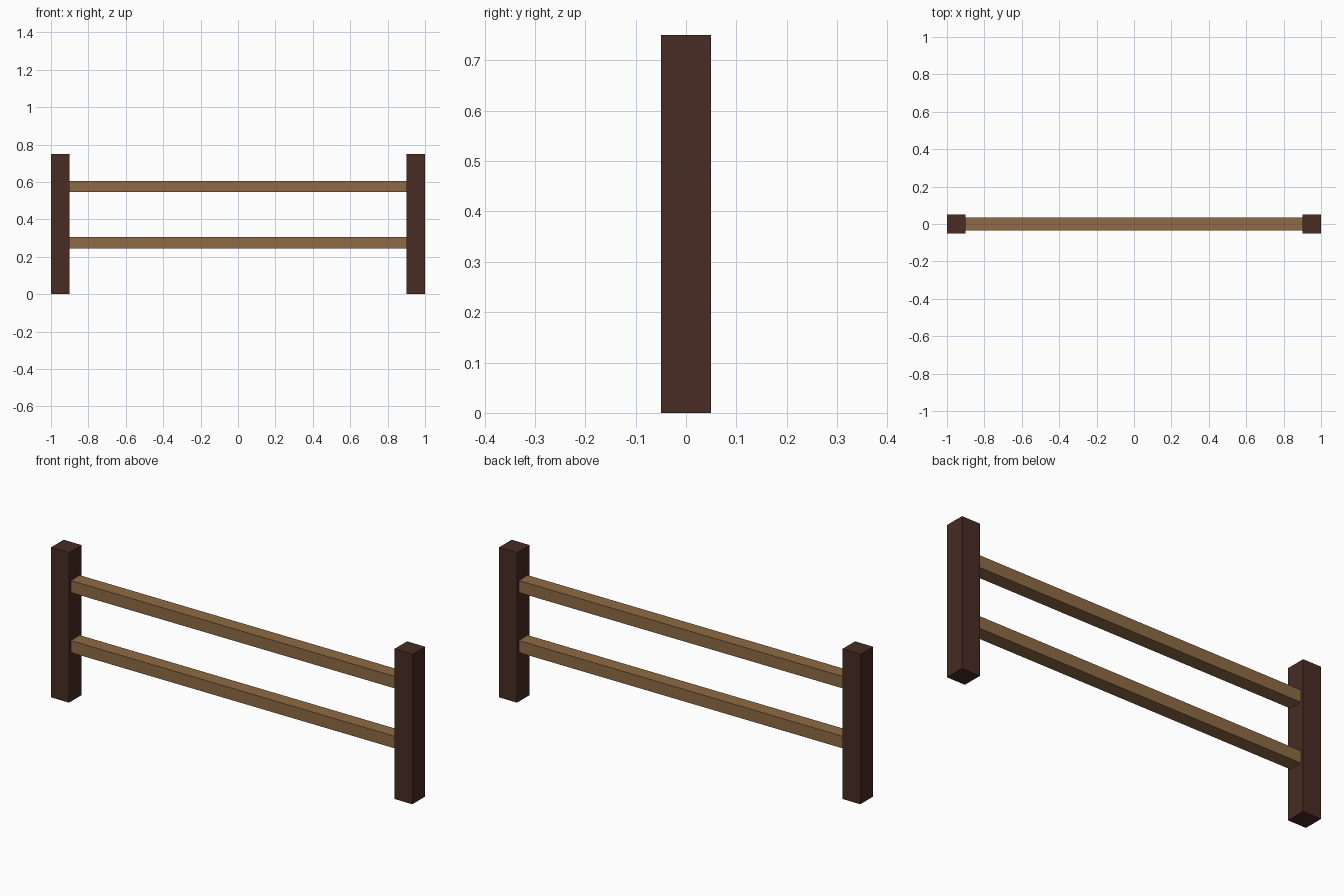
import bpy

cube = bpy.data.objects.get("Cube")
if cube:
    bpy.data.objects.remove(cube, do_unlink=True)


def make_material(name, rgb):
    mat = bpy.data.materials.new(name)
    mat.use_nodes = True
    mat.diffuse_color = (*rgb, 1)
    mat.node_tree.nodes["Principled BSDF"].inputs["Base Color"].default_value = (*rgb, 1)
    return mat


def box(name, size, centre, mat):
    bpy.ops.mesh.primitive_cube_add(size=1, location=centre)
    obj = bpy.context.object
    obj.name = name
    obj.scale = size
    bpy.ops.object.transform_apply(location=False, rotation=False, scale=True)
    obj.data.materials.append(mat)
    return obj


dark_wood = make_material("dark brown wood", (0.065, 0.025, 0.017))
light_wood = make_material("light brown wood", (0.27, 0.147, 0.058))

HEIGHT = 0.75
POST = 0.1

# Upright posts at both ends
for side, x in (("left", 0.95), ("right", -0.95)):
    box(side + "_post", (POST, POST, HEIGHT), (x, 0, HEIGHT / 2), dark_wood)

# Horizontal rails spanning between the posts
for level, z in (("lower", 0.275), ("upper", 0.575)):
    box(level + "_rail", (1.8, 0.07, 0.06), (0, 0, z), light_wood)
